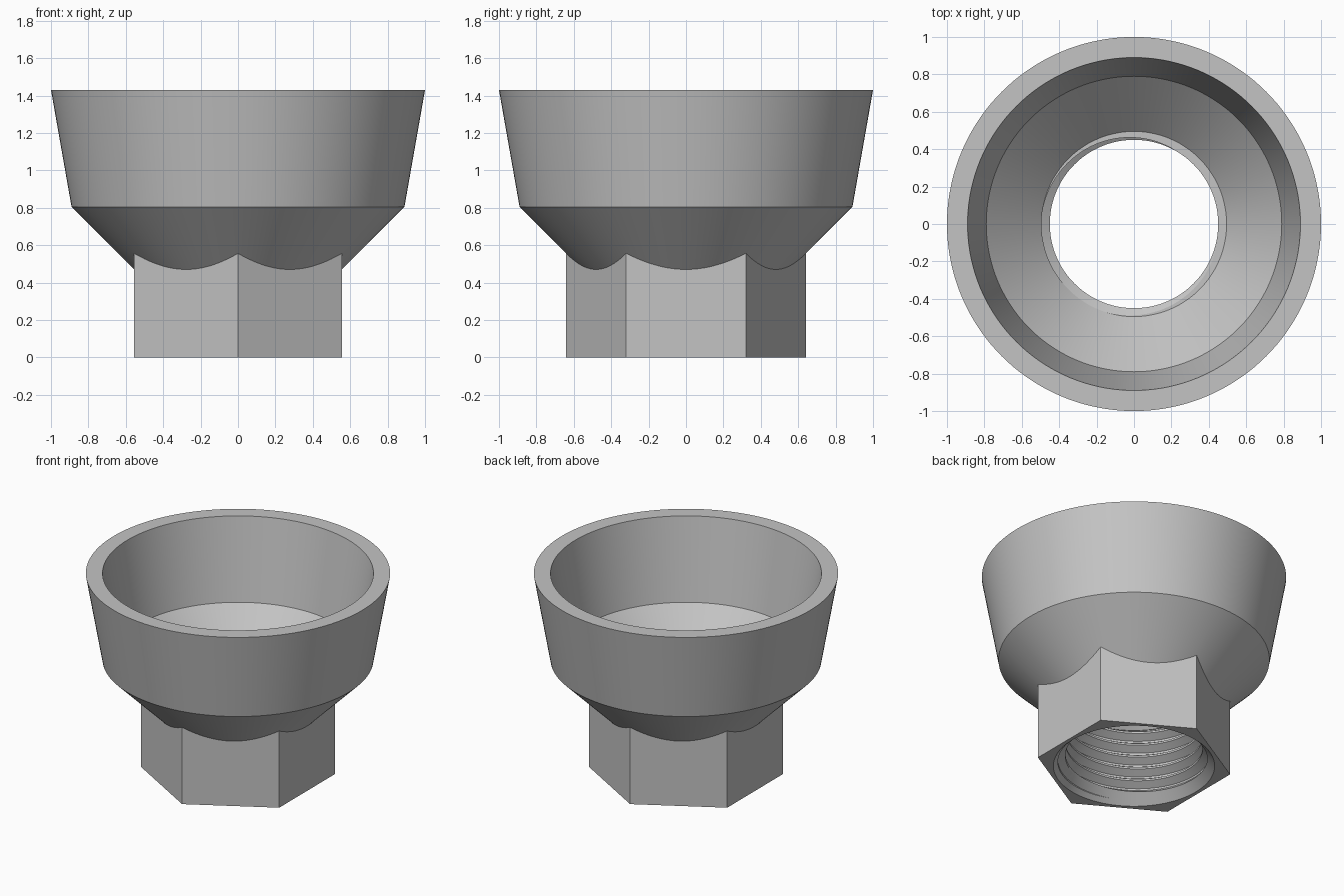
import bpy, bmesh, math

cube = bpy.data.objects.get("Cube")
if cube:
    bpy.data.objects.remove(cube, do_unlink=True)

SEGMENTS = 144
HEX_APOTHEM = 0.555
CONE_OFFSET = 0.085                  # outer cone: radius = z + offset
PITCH, MINOR, MAJOR = 0.09, 0.45, 0.5
THREAD_LOW, THREAD_HIGH = 0.03, 0.555
CHAMFER_RADIUS = 0.53
# Thread form over one pitch: (fraction of pitch, radius)
THREAD = [(0.0, MINOR), (0.15, MINOR), (0.5, MAJOR), (0.65, MAJOR)]


def hex_radius(angle):
    sector = math.pi / 3
    return HEX_APOTHEM / math.cos((angle + sector / 2) % sector - sector / 2)


def thread_radius(z, angle):
    phase = (z / PITCH - angle / math.tau) % 1.0
    steps = THREAD + [(1.0, MINOR)]
    for (a, ra), (b, rb) in zip(steps, steps[1:]):
        if phase <= b:
            return ra + (rb - ra) * (phase - a) / (b - a)
    return MINOR


def column(angle):
    """Section of the fitting at one angle, as (radius, z) pairs."""
    corner = hex_radius(angle)
    pts = [(corner, 0), (corner, corner - CONE_OFFSET),    # hexagon side
           (0.89, 0.805), (1.0, 1.43),                     # cone and cup wall
           (0.89, 1.43), (0.79, 0.85), (0.495, THREAD_HIGH)]  # cup inside
    # Helical thread, from the top down, trimmed at both ends
    for turn in range(7, -3, -1):
        for part, radius in reversed(THREAD):
            z = (turn + part + angle / math.tau) * PITCH
            if z >= THREAD_HIGH or z <= THREAD_LOW:
                z = min(max(z, THREAD_LOW), THREAD_HIGH)
                radius = thread_radius(z, angle)
            pts.append((max(radius, CHAMFER_RADIUS - z), z))
    pts.append((CHAMFER_RADIUS, 0))
    return pts


# Closed solid: sweep the section round the axis
bm = bmesh.new()
columns = []
for i in range(SEGMENTS + 1):
    a = math.tau * i / SEGMENTS
    columns.append([bm.verts.new((r * math.cos(a), r * math.sin(a), z))
                    for r, z in column(a)])
for left, right in zip(columns, columns[1:]):
    for j in range(len(left)):
        k = (j + 1) % len(left)
        bm.faces.new((left[j], right[j], right[k], left[k]))
bmesh.ops.remove_doubles(bm, verts=bm.verts, dist=0.0001)
bmesh.ops.dissolve_degenerate(bm, edges=bm.edges, dist=0.0001)
bmesh.ops.recalc_face_normals(bm, faces=bm.faces)
mesh = bpy.data.meshes.new("threaded_cup_fitting")
bm.to_mesh(mesh)
bm.free()

fitting = bpy.data.objects.new("threaded_cup_fitting", mesh)
bpy.context.collection.objects.link(fitting)

# Plain grey finish
grey = bpy.data.materials.new("plain_grey")
grey.use_nodes = True
grey.diffuse_color = (0.55, 0.55, 0.55, 1)
grey.node_tree.nodes["Principled BSDF"].inputs["Base Color"].default_value = grey.diffuse_color
mesh.materials.append(grey)

bpy.ops.object.select_all(action="DESELECT")
fitting.select_set(True)
bpy.context.view_layer.objects.active = fitting
bpy.ops.object.shade_smooth_by_angle(angle=math.radians(25))
